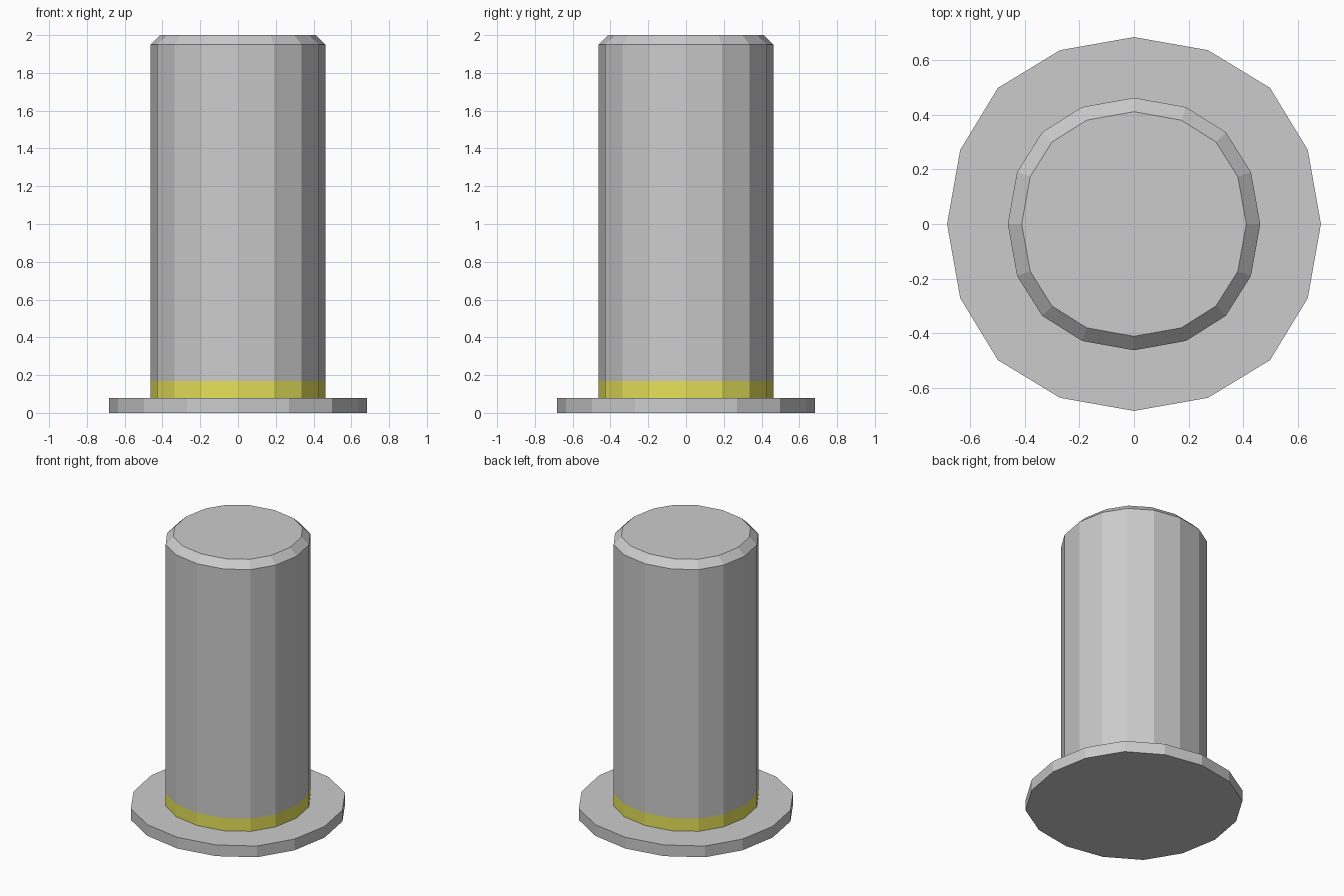
import bpy, bmesh

if "Cube" in bpy.data.objects:
    bpy.data.objects.remove(bpy.data.objects["Cube"])

# Slightly squared 16-sided outlines: axis radius, (long, short) corner, diagonal
FLANGE = (0.684, 0.636, 0.271, 0.498)
BODY = (0.462, 0.428, 0.190, 0.336)
TIP = (0.411, 0.380, 0.173, 0.300)

# Outline and height of each ring, bottom to top
RINGS = [(FLANGE, 0.0), (FLANGE, 0.08), (BODY, 0.08), (BODY, 0.17), (BODY, 1.95), (TIP, 2.0)]
BAND = 2  # strip between rings 2 and 3 is the coloured band


def outline(axis, long, short, diag):
    """One quarter of the outline, turned four times."""
    quarter = [(axis, 0), (long, short), (diag, diag), (short, long)]
    pts = []
    for _ in range(4):
        pts += quarter
        quarter = [(-y, x) for x, y in quarter]
    return pts


bm = bmesh.new()
loops = [[bm.verts.new((x, y, z)) for x, y in outline(*shape)] for shape, z in RINGS]

# Side strips and flange top
for i, (low, high) in enumerate(zip(loops, loops[1:])):
    for k in range(16):
        n = (k + 1) % 16
        face = bm.faces.new((low[k], low[n], high[n], high[k]))
        face.material_index = 1 if i == BAND else 0

# End caps
bm.faces.new(loops[0][::-1])
bm.faces.new(loops[-1])

mesh = bpy.data.meshes.new("flanged_pin")
bm.to_mesh(mesh)
bm.free()

# Plain grey body, yellow band
for name, color in (("grey", (0.8, 0.8, 0.8, 1)), ("yellow", (0.8, 0.76, 0.1, 1))):
    mat = bpy.data.materials.new(name)
    mat.diffuse_color = color
    mat.use_nodes = True
    mat.node_tree.nodes["Principled BSDF"].inputs["Base Color"].default_value = mat.diffuse_color
    mesh.materials.append(mat)

pin = bpy.data.objects.new("flanged_pin", mesh)
bpy.context.collection.objects.link(pin)
